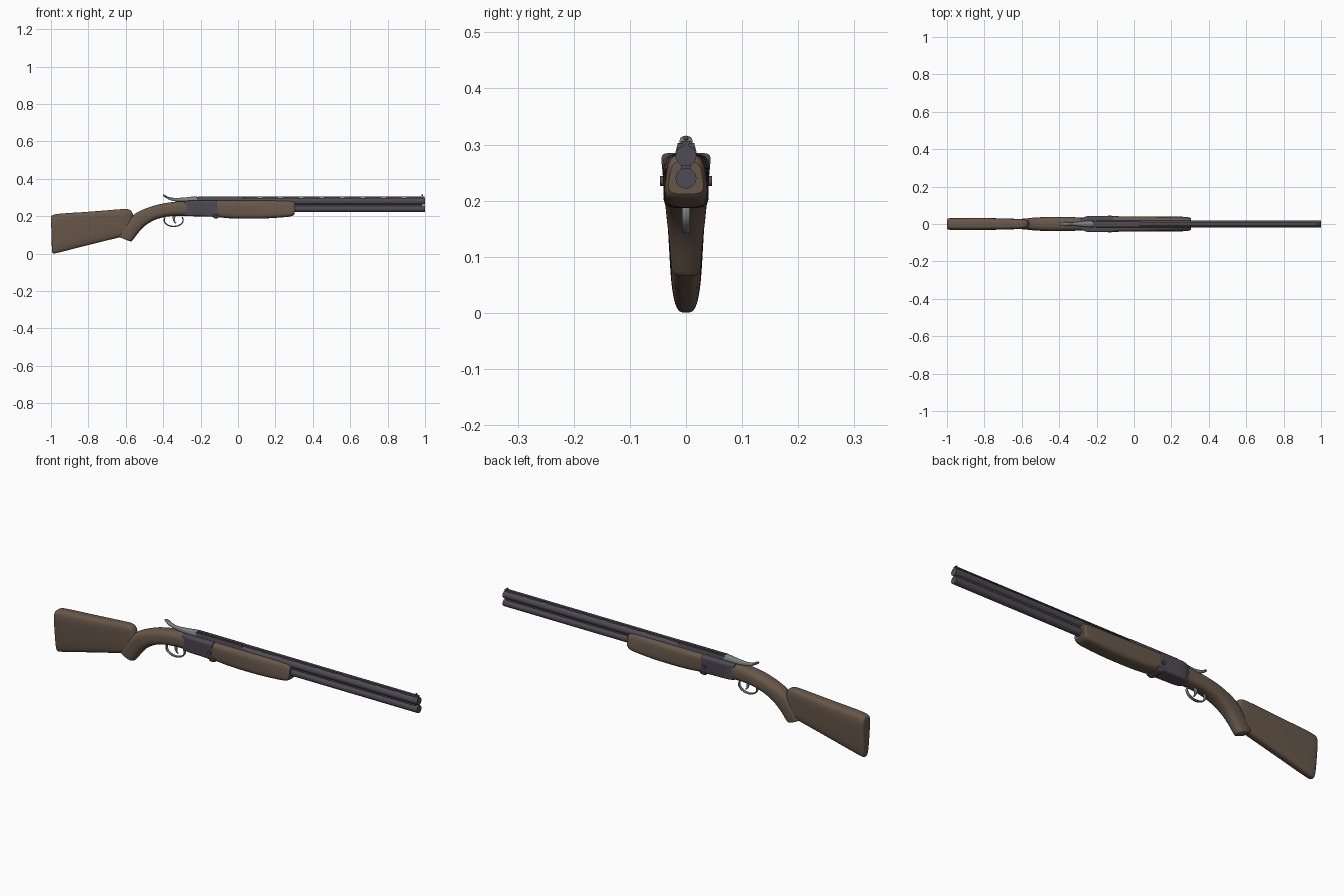
import bpy, bmesh, math
from mathutils import Vector

if "Cube" in bpy.data.objects:
    bpy.data.objects.remove(bpy.data.objects["Cube"])


def mat(name, c):
    m = bpy.data.materials.new(name)
    m.diffuse_color = (*c, 1)
    m.use_nodes = True
    m.node_tree.nodes["Principled BSDF"].inputs["Base Color"].default_value = m.diffuse_color
    return m


WOOD = mat("brown_wood", (0.138, 0.096, 0.068))
METAL = mat("dark_metal", (0.080, 0.071, 0.088))
STEEL = mat("grey_steel", (0.20, 0.21, 0.22))


def finish(name, bm, material, angle=35):
    bmesh.ops.recalc_face_normals(bm, faces=bm.faces)
    me = bpy.data.meshes.new(name)
    bm.to_mesh(me)
    bm.free()
    me.materials.append(material)
    ob = bpy.data.objects.new(name, me)
    bpy.context.collection.objects.link(ob)
    bpy.ops.object.select_all(action='DESELECT')
    ob.select_set(True)
    bpy.context.view_layer.objects.active = ob
    bpy.ops.object.shade_smooth_by_angle(angle=math.radians(angle))
    return ob


def spline(rows, steps):
    """Catmull-Rom interpolation of rows of numbers."""
    out = []
    for i in range(len(rows) - 1):
        p = [rows[max(0, min(len(rows) - 1, i + k))] for k in (-1, 0, 1, 2)]
        for s in range(steps):
            t = s / steps
            out.append([b + 0.5 * t * (c - a + t * (2*a - 5*b + 4*c - d + t * (3*(b - c) + d - a)))
                        for a, b, c, d in zip(*p)])
    out.append(list(rows[-1]))
    return out


def loft(name, rows, material, power=4, sides=40, steps=4):
    """Each row: top x, top z, bottom x, bottom z, half width at top, half width at bottom."""
    bm = bmesh.new()
    rings = []
    for tx, tz, bx, bz, wt, wb in spline(rows, steps):
        ring = []
        for k in range(sides):
            a = math.tau * (k + 0.5) / sides
            u, v = [math.copysign(abs(f) ** (2 / power), f) for f in (math.cos(a), math.sin(a))]
            t = (v + 1) / 2
            ring.append(bm.verts.new((bx + (tx - bx) * t, u * (wb + (wt - wb) * t), bz + (tz - bz) * t)))
        rings.append(ring)
    for r, q in zip(rings, rings[1:]):
        for k in range(sides):
            j = (k + 1) % sides
            bm.faces.new((r[k], r[j], q[j], q[k]))
    bm.faces.new(rings[0])
    bm.faces.new(rings[-1])
    return finish(name, bm, material)


def boxes(name, items, material):
    """Each item: x0, x1, z0, z1, half width at bottom, half width at top."""
    bm = bmesh.new()
    for x0, x1, z0, z1, wb, wt in items:
        vs = bmesh.ops.create_cube(bm, size=1)['verts']
        for v in vs:
            w = wt if v.co.z > 0 else wb
            v.co = Vector((x1 if v.co.x > 0 else x0, math.copysign(w, v.co.y), z1 if v.co.z > 0 else z0))
    return finish(name, bm, material)


def rod(name, x0, x1, z, r, material, axis='X', sides=32):
    bm = bmesh.new()
    bmesh.ops.create_cone(bm, cap_ends=True, segments=sides, radius1=r, radius2=r, depth=x1 - x0)
    for v in bm.verts:
        a, b, c = v.co
        v.co = (c + (x0 + x1) / 2, a, b + z)
    return finish(name, bm, material)


# Shoulder stock
loft("stock", [
    (-1.0, .193, -.995, .012, .027, .014),
    (-.992, .206, -.988, .001, .034, .020),
    (-.95, .214, -.95, .008, .036, .024),
    (-.80, .224, -.80, .046, .035, .025),
    (-.65, .236, -.65, .083, .030, .025),
    (-.60, .239, -.60, .096, .027, .024),
    (-.575, .232, -.573, .106, .022, .020),
    (-.562, .212, -.560, .125, .013, .013)], WOOD)

# Curved grip
loft("grip", [
    (-.275, .280, -.275, .202, .035, .035),
    (-.33, .278, -.33, .202, .036, .037),
    (-.40, .268, -.385, .197, .037, .039),
    (-.47, .250, -.445, .180, .037, .039),
    (-.55, .214, -.495, .150, .034, .036),
    (-.60, .160, -.53, .115, .030, .031),
    (-.635, .105, -.562, .073, .027, .027),
    (-.636, .092, -.571, .066, .025, .025),
    (-.625, .085, -.582, .067, .019, .019)], WOOD, power=2.8)

# Fore-end under the barrels
loft("fore_end", [
    (-.115, .284, -.115, .200, .044, .038),
    (-.09, .284, -.09, .193, .043, .039),
    (0, .284, 0, .187, .041, .040),
    (.14, .284, .14, .188, .037, .042),
    (.26, .283, .26, .196, .032, .042),
    (.295, .279, .292, .203, .029, .039),
    (.305, .270, .303, .212, .025, .034)], WOOD, power=4)

# Receiver with tapered rear
loft("receiver", [
    (-.287, .280, -.285, .204, .031, .029),
    (-.27, .283, -.27, .201, .036, .032),
    (-.245, .284, -.245, .200, .044, .036),
    (-.18, .285, -.18, .199, .045, .037),
    (-.112, .285, -.112, .196, .045, .037)], METAL, power=9)

# Hinge spur and breech block
loft("hinge", [(-.135, .210, -.13, .190, .042, .036),
               (-.115, .210, -.115, .188, .042, .036),
               (-.10, .207, -.105, .192, .040, .036)], METAL, power=6)
boxes("breech_block", [(-.225, .03, .25, .303, .021, .015)], METAL)
bm = bmesh.new()
for side in (-1, 1):
    vs = bmesh.ops.create_cone(bm, cap_ends=True, segments=20, radius1=.009, radius2=.009, depth=.006)['verts']
    for v in vs:
        a, b, c = v.co
        v.co = (a - .13, c + side * .0435, b + .235)
finish("hinge_pins", bm, METAL)

# Barrels, joining strip and ventilated rib
rod("lower_barrel", -.2, 1.0, .240, .0185, METAL)
rod("upper_barrel", -.2, 1.0, .280, .0185, METAL)
boxes("joining_strip", [(-.1, .985, .242, .278, .009, .009)], METAL)
posts = [(-.2 + .11 * i, -.2 + .11 * i + .085, .290, .303, .006, .005) for i in range(10)]
boxes("rib", [(-.215, .998, .3015, .3065, .007, .007)] + posts + [(.9, .998, .29, .303, .006, .005)], METAL)

# Front bead sight
bm = bmesh.new()
bmesh.ops.create_uvsphere(bm, u_segments=12, v_segments=8, radius=.0045)
bmesh.ops.translate(bm, verts=bm.verts, vec=(.985, 0, .3115))
finish("front_bead", bm, METAL)

# Opening lever
loft("top_lever", [
    (-.402, .315, -.398, .305, .006, .005),
    (-.392, .314, -.385, .298, .012, .009),
    (-.37, .303, -.365, .287, .012, .010),
    (-.335, .298, -.335, .280, .007, .009),
    (-.28, .301, -.28, .278, .011, .016),
    (-.235, .306, -.235, .278, .014, .020),
    (-.22, .306, -.22, .278, .014, .021)], STEEL, power=3, sides=24)

# Trigger guard loop and trigger
guard = []
for i in range(25):
    a = math.pi * (.85 + 1.3 * i / 24)
    c, s = math.cos(a), math.sin(a)
    guard.append((-.344 + .047 * c, .179 + .030 * s, -.344 + .054 * c, .179 + .037 * s, .007, .007))
loft("trigger_guard", guard, STEEL, power=3, sides=16, steps=2)
loft("trigger", [
    (-.352, .208, -.332, .208, .005, .005),
    (-.350, .190, -.336, .188, .005, .005),
    (-.345, .173, -.335, .171, .004, .004),
    (-.334, .160, -.328, .164, .003, .003)], STEEL, power=3, sides=16)
